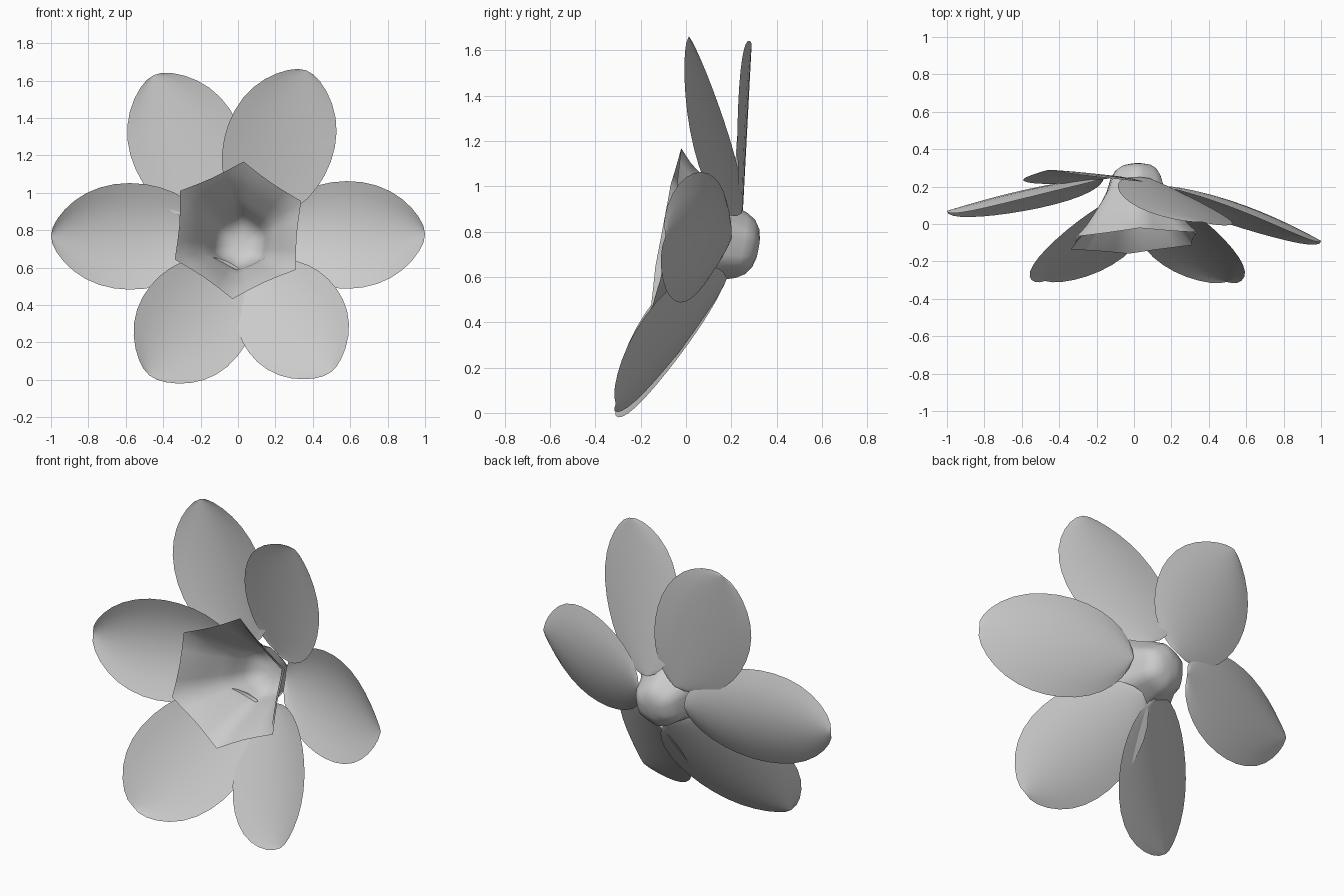
import bpy, bmesh
from math import cos, sin, pi, radians
from mathutils import Vector

cube = bpy.data.objects.get("Cube")
if cube:
    bpy.data.objects.remove(cube)

mat = bpy.data.materials.new("pale_grey")
mat.use_nodes = True
GREY = (0.6, 0.6, 0.6, 1)
mat.diffuse_color = GREY
mat.node_tree.nodes["Principled BSDF"].inputs["Base Color"].default_value = GREY


def finish(name, bm):
    bmesh.ops.remove_doubles(bm, verts=bm.verts, dist=0.0005)
    bmesh.ops.recalc_face_normals(bm, faces=bm.faces)
    for f in bm.faces:
        f.smooth = True
    mesh = bpy.data.meshes.new(name)
    bm.to_mesh(mesh)
    bm.free()
    mesh.materials.append(mat)
    obj = bpy.data.objects.new(name, mesh)
    bpy.context.collection.objects.link(obj)


def grid_faces(bm, rows, closed=False):
    n = len(rows[0])
    for a, b in zip(rows, rows[1:]):
        for j in range(n if closed else n - 1):
            k = (j + 1) % n
            bm.faces.new((a[j], a[k], b[k], b[j]))


def petal(name, base, tip, half_width, roll, bow, cup):
    """Oval sheet from base to tip; roll tilts its width in y, bow and cup curve it."""
    base, tip = Vector(base), Vector(tip)
    axis = tip - base
    side = Vector((axis.z, 0, -axis.x)).normalized()
    bm = bmesh.new()
    rows, steps, across = [], 16, 8
    for i in range(steps + 1):
        a = pi * i / steps
        t = (1 - cos(a)) / 2
        w = half_width * sin(a) * (1 - 0.25 * t ** 8)
        side.y = roll * (1.4 - 0.8 * t)
        row = []
        for j in range(across + 1):
            u = 2 * j / across - 1
            p = base + axis * t + side * (w * u)
            p.y += bow * sin(a) ** 2 - cup * sin(a) * u * u
            row.append(bm.verts.new(p))
        rows.append(row)
    grid_faces(bm, rows)
    finish(name, bm)


petal("left_petal", (0.17, 0.2, 0.77), (1.0, -0.09, 0.78), 0.288, -0.16, 0.04, 0.075)
petal("right_petal", (-0.16, 0.25, 0.765), (-1.0, 0.07, 0.77), 0.285, 0.12, 0.02, 0.075)
petal("upper_left_petal", (0.08, 0.245, 0.88), (0.365, 0.01, 1.655), 0.292, -0.18, -0.01, 0.03)
petal("upper_right_petal", (-0.1, 0.25, 0.87), (-0.45, 0.29, 1.63), 0.3, 0.02, 0.0, 0.045)
petal("lower_left_petal", (0.09, 0.18, 0.595), (0.495, -0.31, 0.04), 0.29, 0.0, -0.012, 0.055)
petal("lower_right_petal", (0.0, 0.18, 0.6), (-0.475, -0.305, 0.025), 0.3, 0.0, -0.015, 0.055)

# Trumpet: flaring six-pointed cup, closed by a rounded cap at the back
back, front = Vector((0.01, 0.32, 0.725)), Vector((0.0, -0.09, 0.8))
axis = front - back
across = Vector((1, 0.05, 0)).normalized()
up = across.cross(axis).normalized()
up = up if up.z > 0 else -up
profile = [(0, 0.0), (0.005, 0.045), (0.03, 0.085), (0.09, 0.122), (0.18, 0.146), (0.35, 0.17),
           (0.5, 0.208), (0.7, 0.265), (0.87, 0.318), (1.0, 0.375)]
bm = bmesh.new()
rows = []
for t, r in profile:
    row = []
    for j in range(24):
        a = radians(25) + 2 * pi * j / 24
        phi = radians(15 * j % 60 - 30)
        hexagon = cos(pi / 6) / cos(phi) * (1 - 0.03 * cos(3 * phi))
        radius = r * (1 + (hexagon - 1) * (0.4 + 0.6 * t))
        row.append(bm.verts.new(back + axis * t + (across * cos(a) + up * sin(a)) * radius))
    rows.append(row)
grid_faces(bm, rows, closed=True)
finish("trumpet", bm)
